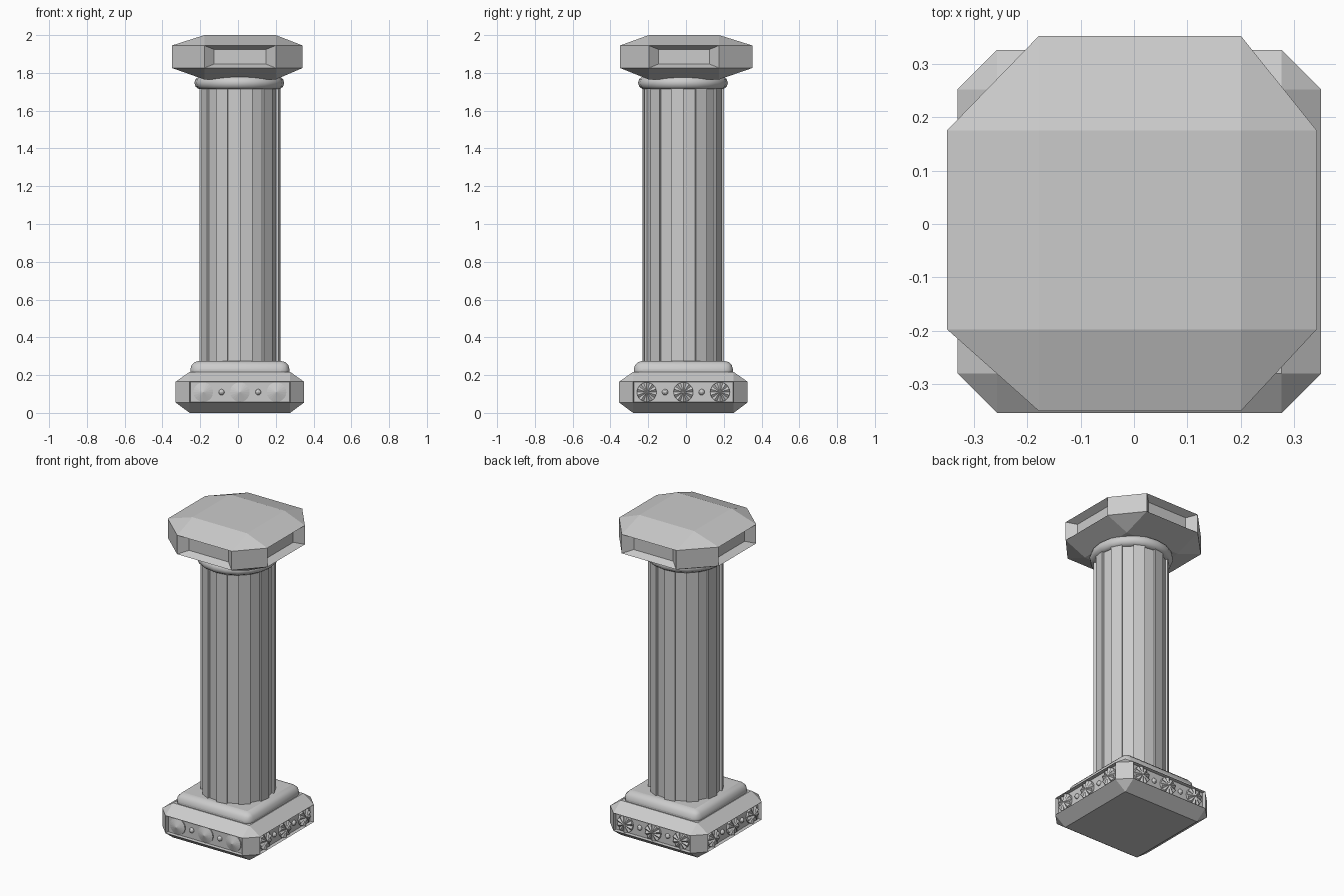
import bpy, bmesh, math
from mathutils import Vector

if "Cube" in bpy.data.objects:
    bpy.data.objects.remove(bpy.data.objects["Cube"])

CX, CY = 0.01, -0.014


def finish(bm, name):
    bmesh.ops.recalc_face_normals(bm, faces=bm.faces)
    me = bpy.data.meshes.new(name)
    bm.to_mesh(me)
    bm.free()
    ob = bpy.data.objects.new(name, me)
    bpy.context.collection.objects.link(ob)
    return ob


def panelled_block(name, outer, inner, depth, side_scale, z_scale):
    """Chamfered block from (low, high) pairs per axis, with a recess in each side."""
    bm = bmesh.new()
    for axis in range(3):
        for i in (0, 1):
            for j in (0, 1):
                for k in (0, 1):
                    idx = (i, j, k)
                    bm.verts.new([(outer if a == axis else inner)[a][idx[a]] for a in range(3)])
    bmesh.ops.convex_hull(bm, input=bm.verts)
    bmesh.ops.dissolve_limit(bm, angle_limit=0.01, verts=bm.verts, edges=bm.edges)
    bmesh.ops.recalc_face_normals(bm, faces=bm.faces)
    bm.normal_update()
    sides = [f for f in bm.faces if max(abs(f.normal.x), abs(f.normal.y)) > 0.99]
    data = [(f, f.calc_center_median(), f.normal.copy(), [v.co.copy() for v in f.verts]) for f in sides]
    bmesh.ops.inset_individual(bm, faces=sides, thickness=0.005)
    for f, c, n, old in data:
        for v in f.verts:
            corner = min(old, key=lambda p: (p - v.co).length)
            d = corner - c
            v.co = c - n * depth + Vector((d.x * side_scale, d.y * side_scale, d.z * z_scale))
    return finish(bm, name)


# Capital and plinth
panelled_block("capital", [(-.35, .342), (-.35, .352), (1.765, 2.0)],
               [(-.178, .20), (-.197, .175), (1.826, 1.945)], 0.045, 0.725, 0.65)
H, I = 0.34, 0.266
panelled_block("plinth", [(CX - H, CX + H), (CY - H, CY + H), (0, .217)],
               [(CX - I, CX + I), (CY - I, CY + I), (.055, .165)], 0.022, 0.985, 0.97)

# Rounded slab under the shaft
bpy.ops.mesh.primitive_cube_add(size=1, location=(CX, CY, 0.225))
slab = bpy.context.object
slab.name = "base_slab"
slab.scale = (0.525, 0.525, 0.10)
bpy.ops.object.transform_apply(location=False, rotation=False, scale=True)
bev = slab.modifiers.new("round", 'BEVEL')
bev.width, bev.segments = 0.045, 3
bpy.ops.object.shade_smooth_by_angle(angle=math.radians(35))

# Fluted shaft: alternating ridges and grooves
bm = bmesh.new()
ring = []
for s in range(20):
    r = 0.215 if s % 2 == 0 else 0.201
    for e in (0, 1):
        a = math.radians(-90 + 18 * (s + e))
        ring.append(bm.verts.new((CX + r * math.cos(a), CY + r * math.sin(a), 0.25)))
face = bm.faces.new(ring)
top = bmesh.ops.extrude_face_region(bm, geom=[face])["geom"]
bmesh.ops.translate(bm, vec=(0, 0, 1.54), verts=[v for v in top if isinstance(v, bmesh.types.BMVert)])
if not face.is_valid or len([f for f in bm.faces if len(f.verts) > 4]) < 2:
    bm.faces.new(ring)
finish(bm, "fluted_shaft")

# Collar ring
bpy.ops.mesh.primitive_torus_add(major_radius=0.203, minor_radius=0.035, major_segments=20,
                                 minor_segments=10, location=(CX - .003, CY - .002, 1.747))
bpy.context.object.name = "collar"
bpy.ops.object.shade_smooth_by_angle(angle=math.radians(40))


# Rosettes and beads on each side of the plinth
def rosette(bm, pos, out, side, pleat):
    r, n = 0.052, 20
    up = Vector((0, 0, 1))
    tip = bm.verts.new(pos + out * 0.022)
    rim, back = [], []
    for i in range(n):
        a = 2 * math.pi * i / n
        p = pos + (side * math.cos(a) + up * math.sin(a)) * r
        rim.append(bm.verts.new(p + out * (0.006 + pleat * (i % 2))))
        back.append(bm.verts.new(p - out * 0.01))
    for i in range(n):
        j = (i + 1) % n
        bm.faces.new((tip, rim[i], rim[j]))
        bm.faces.new((rim[i], back[i], back[j], rim[j]))


for k, label in enumerate(("front", "right", "back", "left")):
    a = math.radians(-90 + 90 * k)
    out = Vector((round(math.cos(a)), round(math.sin(a)), 0))
    side = Vector((-out.y, out.x, 0))
    mid = Vector((CX, CY, 0.11)) + out * (H - 0.022)
    bm = bmesh.new()
    for t in (-1, 0, 1):
        rosette(bm, mid + side * 0.194 * t, out, side, 0.0 if k == 0 else 0.012)
    for t in (-0.097, 0.097):
        new = bmesh.ops.create_uvsphere(bm, u_segments=10, v_segments=6, radius=0.016)["verts"]
        bmesh.ops.translate(bm, vec=mid + side * t, verts=new)
    finish(bm, label + "_rosettes")
